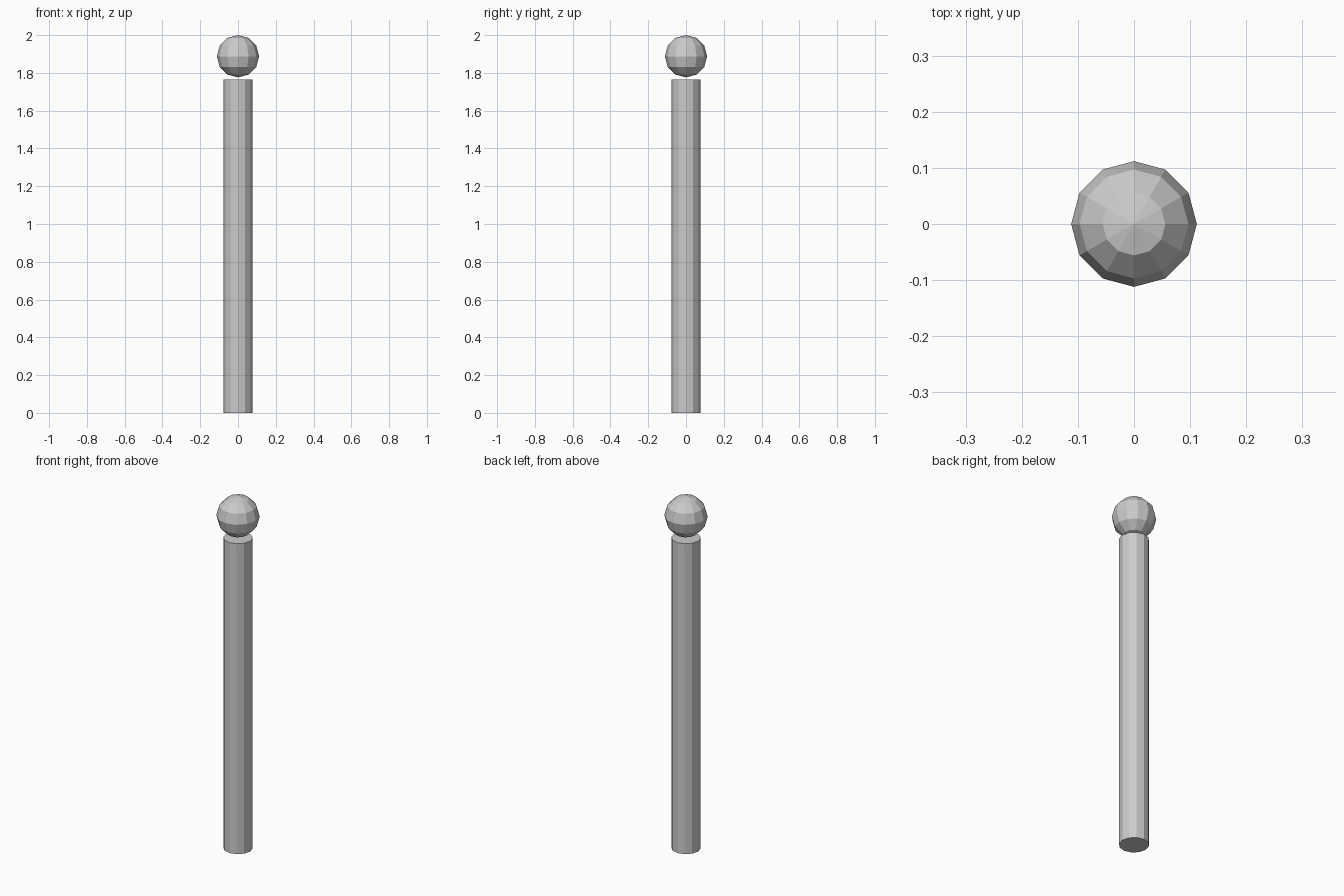
import bpy

if "Cube" in bpy.data.objects:
    bpy.data.objects.remove(bpy.data.objects["Cube"])

SIDES = 12
POST_R, POST_H = 0.076, 1.764
BALL_R = 0.112

# Straight post, capped at both ends
bpy.ops.mesh.primitive_cylinder_add(vertices=SIDES, radius=POST_R, depth=POST_H,
                                    location=(0, 0, POST_H / 2))
bpy.context.object.name = "post"

# Faceted ball floating just above the post
bpy.ops.mesh.primitive_uv_sphere_add(segments=SIDES, ring_count=6, radius=BALL_R,
                                     location=(0, 0, 2 - BALL_R))
bpy.context.object.name = "ball_finial"
